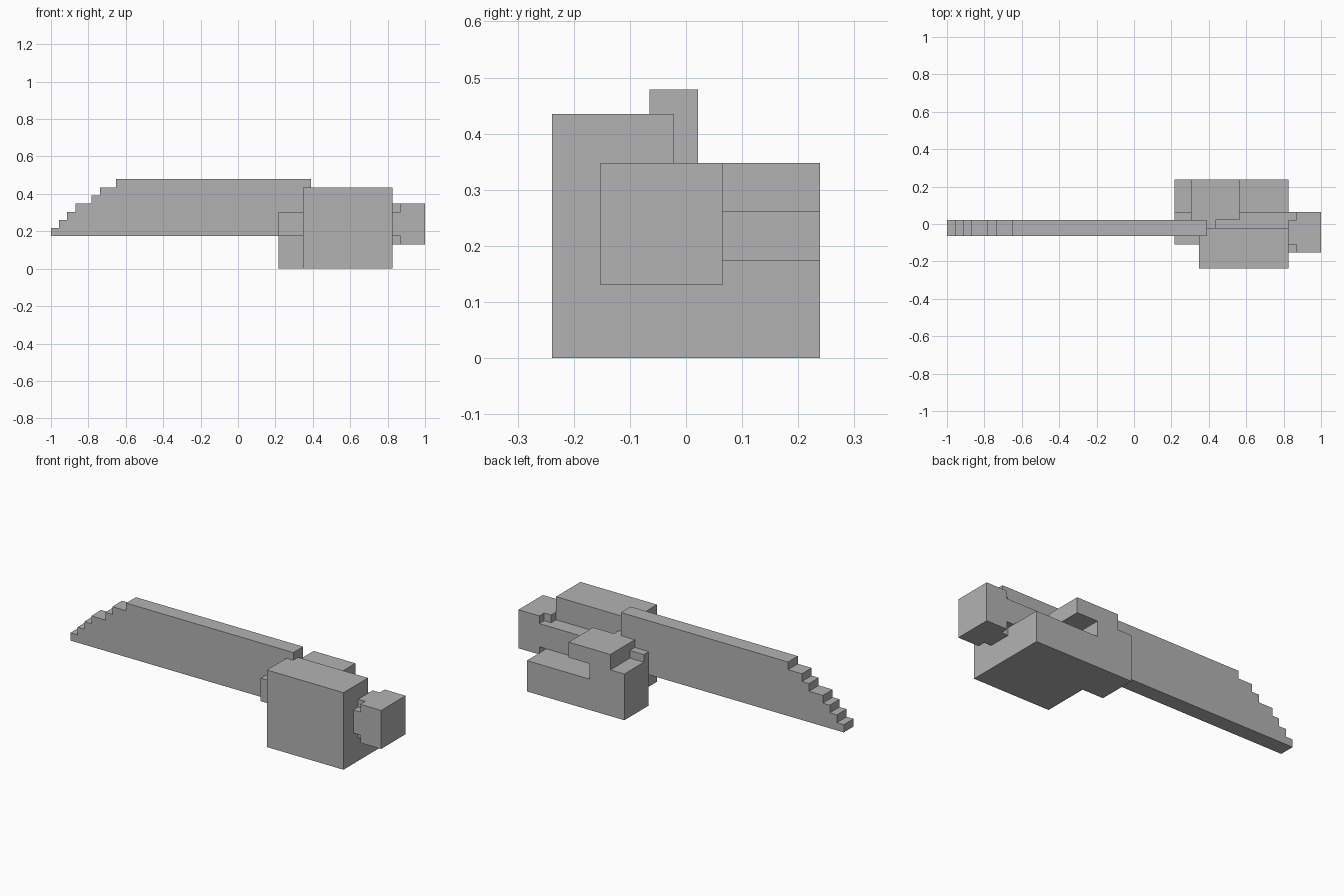
import bpy
import bmesh
from mathutils import Vector

cube = bpy.data.objects.get("Cube")
if cube:
    bpy.data.objects.remove(cube, do_unlink=True)

# Everything sits on a block grid, 46 blocks long and 11 deep
U = 2 / 46
ORIGIN = Vector((23, 5.5, 0))

grey = bpy.data.materials.new("plain_grey")
grey.use_nodes = True
COLOUR = (0.45, 0.45, 0.45, 1)
grey.diffuse_color = COLOUR
grey.node_tree.nodes["Principled BSDF"].inputs["Base Color"].default_value = COLOUR


def prism(name, profile, axis, start, end):
    """Extrude a 2D profile along axis 'x' or 'y' between two grid positions."""
    bm = bmesh.new()
    place = (lambda a, b: (start, a, b)) if axis == "x" else (lambda a, b: (a, start, b))
    face = bm.faces.new([bm.verts.new((Vector(place(a, b)) - ORIGIN) * U) for a, b in profile])
    step = Vector((1, 0, 0)) if axis == "x" else Vector((0, 1, 0))
    out = bmesh.ops.extrude_face_region(bm, geom=[face], use_keep_orig=True)
    moved = [g for g in out["geom"] if isinstance(g, bmesh.types.BMVert)]
    bmesh.ops.translate(bm, verts=moved, vec=step * (end - start) * U)
    bmesh.ops.recalc_face_normals(bm, faces=bm.faces[:])
    mesh = bpy.data.meshes.new(name)
    bm.to_mesh(mesh)
    bm.free()
    mesh.materials.append(grey)
    obj = bpy.data.objects.new(name, mesh)
    bpy.context.collection.objects.link(obj)
    return obj


def box(name, x, y, z):
    outline = [(x[0], z[0]), (x[1], z[0]), (x[1], z[1]), (x[0], z[1])]
    return prism(name, outline, "y", *y)


# Blade with a stepped tip
outline = [(32, 4), (32, 11)]
top = 11
for x in (8, 6, 5, 3, 2, 1, 0):
    outline += [(x, top), (x, top - 1)]
    top -= 1
prism("blade", outline, "y", 4, 6)

# Tall front block and the low base behind it
box("front_block", (31, 42), (0, 5), (0, 10))
box("rear_base", (31, 42), (5, 11), (0, 4))
box("base_end", (28, 31), (6, 11), (0, 4))

# Collar gripping the blade, with its lower rear shoulder
box("blade_collar", (28, 31), (3, 7), (4, 7))
box("rear_post", (28, 33), (7, 11), (4, 6))

# Rear cap overhanging the post, with a tongue towards the blade
box("rear_cap", (30, 36), (6, 11), (6, 8))
box("cap_tongue", (30, 33), (5, 6), (7, 8))

# Grip running through the block, ending in a cross-shaped neck and knob
box("grip", (31, 42), (5, 7), (4, 7))
cross = [(2, 4), (3, 4), (3, 3), (6, 3), (6, 4), (7, 4),
         (7, 7), (6, 7), (6, 8), (3, 8), (3, 7), (2, 7)]
prism("neck", cross, "x", 42, 43)
box("end_knob", (43, 46), (2, 7), (3, 8))
